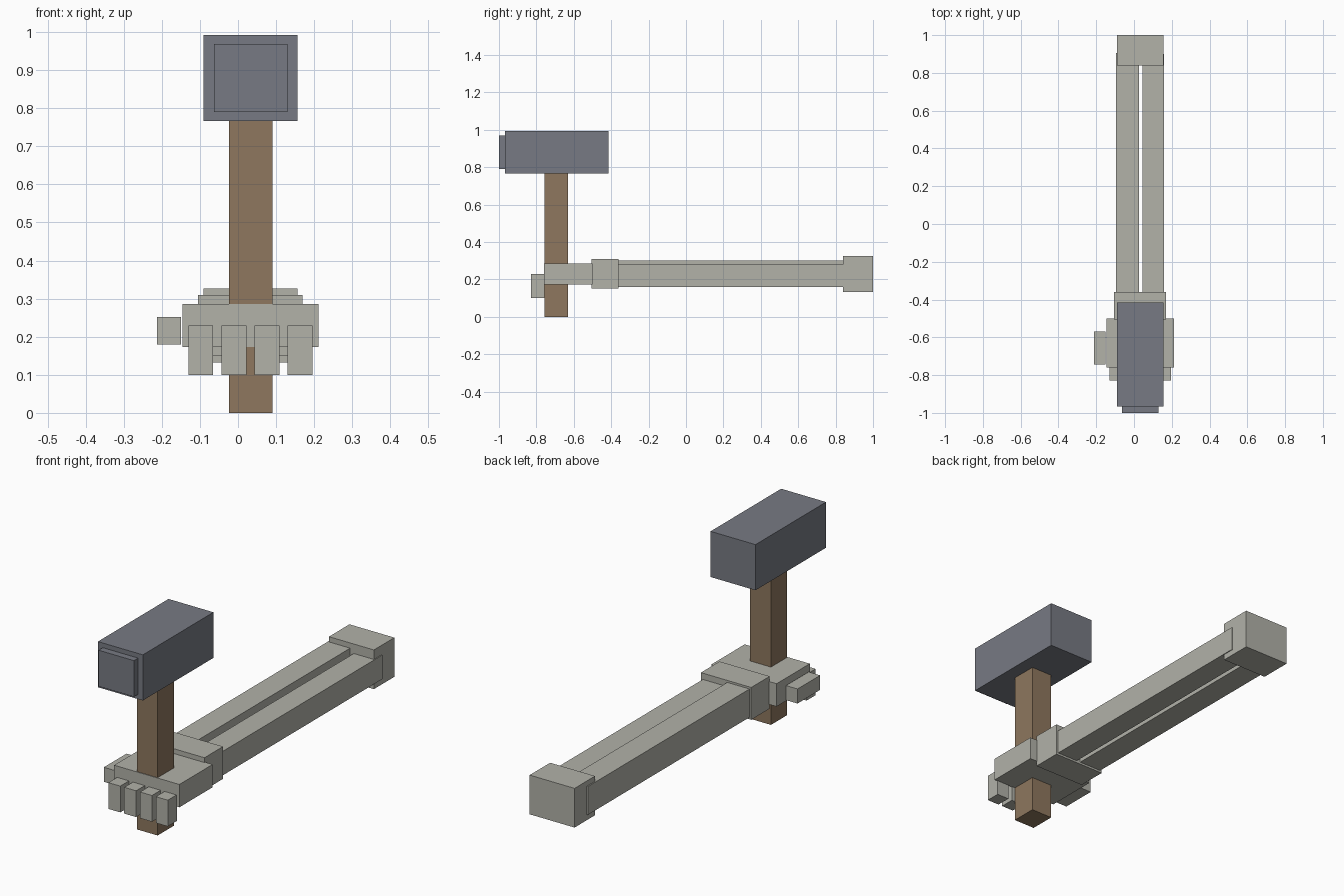
import bpy
import bmesh
from mathutils import Vector

if "Cube" in bpy.data.objects:
    bpy.data.objects.remove(bpy.data.objects["Cube"])


def material(name, rgb):
    """Flat colour given as 0-255 sRGB, stored as linear."""
    lin = [((c / 255 + 0.055) / 1.055) ** 2.4 for c in rgb]
    mat = bpy.data.materials.new(name)
    mat.diffuse_color = (*lin, 1.0)
    mat.use_nodes = True
    mat.node_tree.nodes["Principled BSDF"].inputs["Base Color"].default_value = mat.diffuse_color
    return mat


BONE = material("pale_bone", (178, 178, 169))
WOOD = material("brown_wood", (142, 119, 94))
IRON = material("grey_iron", (119, 122, 131))


def box(name, x, y, z, mat):
    """Flat-faced box spanning the given (min, max) ranges."""
    lo, hi = Vector((x[0], y[0], z[0])), Vector((x[1], y[1], z[1]))
    centre, size = (lo + hi) / 2, hi - lo
    bm = bmesh.new()
    bmesh.ops.create_cube(bm, size=1.0)
    bmesh.ops.scale(bm, vec=size, verts=bm.verts)
    mesh = bpy.data.meshes.new(name)
    bm.to_mesh(mesh)
    bm.free()
    mesh.materials.append(mat)
    obj = bpy.data.objects.new(name, mesh)
    obj.location = centre
    bpy.context.collection.objects.link(obj)
    return obj


# Hammer
box("handle", (-0.024, 0.09), (-0.757, -0.63), (0.0, 0.78), WOOD)
box("hammer_head", (-0.09, 0.156), (-0.967, -0.415), (0.766, 0.992), IRON)
box("striking_face", (-0.063, 0.13), (-1.0, -0.96), (0.79, 0.969), IRON)

# Hand
box("palm", (-0.146, 0.211), (-0.76, -0.5), (0.173, 0.286), BONE)
for i in range(4):
    x0 = -0.13 + i * 0.0867
    box(f"finger_{i + 1}", (x0, x0 + 0.065), (-0.828, -0.757), (0.1, 0.23), BONE)
box("thumb", (-0.213, -0.15), (-0.745, -0.568), (0.18, 0.252), BONE)

# Forearm: wrist, two long bones and the elbow
box("wrist", (-0.105, 0.17), (-0.505, -0.36), (0.15, 0.31), BONE)
box("forearm_bone_left", (-0.096, 0.026), (-0.4, 0.905), (0.16, 0.3), BONE)
box("forearm_bone_right", (0.046, 0.16), (-0.4, 0.9), (0.16, 0.279), BONE)
box("elbow", (-0.09, 0.156), (0.84, 1.0), (0.132, 0.326), BONE)
